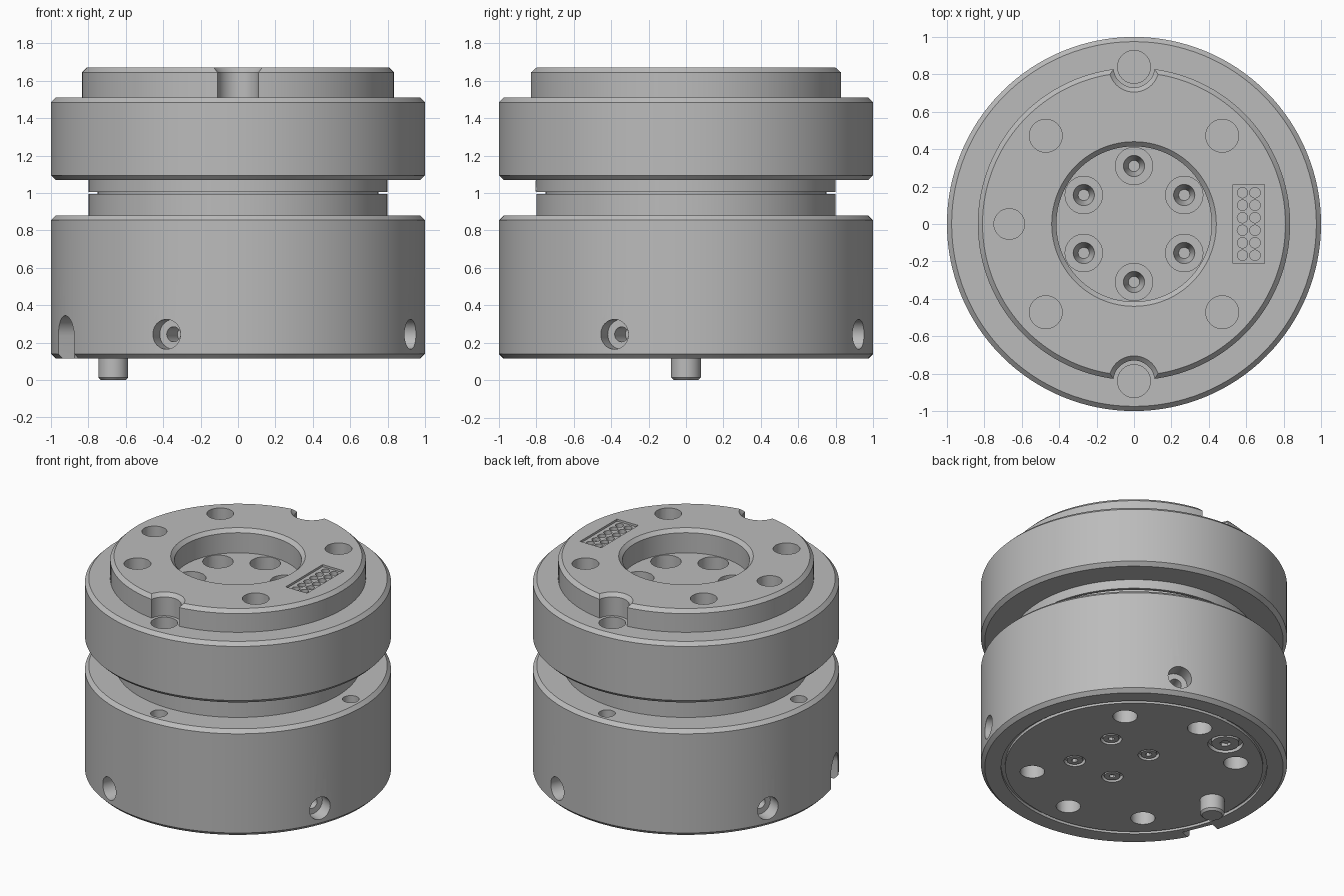
import bpy, bmesh, math
from mathutils import Vector, Matrix

cube = bpy.data.objects.get("Cube")
if cube:
    bpy.data.objects.remove(cube, do_unlink=True)

steel = bpy.data.materials.new("machined_grey")
steel.use_nodes = True
COLOUR = (0.5, 0.5, 0.5, 1)
steel.diffuse_color = COLOUR
steel.node_tree.nodes["Principled BSDF"].inputs["Base Color"].default_value = COLOUR

UP, DOWN = Vector((0, 0, 1)), Vector((0, 0, -1))
BASE, SHELF, FLANGE, TOP, FLOOR = 0.115, 0.88, 1.51, 1.67, 1.5


def make(name, bm):
    bmesh.ops.recalc_face_normals(bm, faces=bm.faces)
    mesh = bpy.data.meshes.new(name)
    bm.to_mesh(mesh)
    bm.free()
    mesh.materials.append(steel)
    obj = bpy.data.objects.new(name, mesh)
    bpy.context.scene.collection.objects.link(obj)
    return obj


def lathe(name, profile):
    bm = bmesh.new()
    verts = [bm.verts.new((r, 0, z)) for r, z in profile]
    edges = [bm.edges.new(pair) for pair in zip(verts, verts[1:])]
    bmesh.ops.spin(bm, geom=verts + edges, axis=UP, cent=(0, 0, 0),
                   angle=math.tau, steps=128)
    bmesh.ops.remove_doubles(bm, verts=bm.verts, dist=1e-5)
    return make(name, bm)


def rod(bm, start, axis, r1, r2, length, sides=32):
    spin = axis.to_track_quat('Z', 'Y').to_matrix().to_4x4()
    place = Matrix.Translation(Vector(start) + axis * length / 2) @ spin
    bmesh.ops.create_cone(bm, cap_ends=True, segments=sides, radius1=r1,
                          radius2=r2, depth=length, matrix=place)


def box(bm, centre, size, turn=0):
    place = (Matrix.Translation(centre) @ Matrix.Rotation(turn, 4, 'Y')
             @ Matrix.Diagonal((*size, 1)))
    bmesh.ops.create_cube(bm, size=1, matrix=place)


def cut(obj, bm):
    cutter = make("cutter", bm)
    cutter.hide_render = True
    mod = obj.modifiers.new("cut", 'BOOLEAN')
    mod.operation, mod.solver, mod.object = 'DIFFERENCE', 'EXACT', cutter
    bpy.context.view_layer.objects.active = obj
    bpy.ops.object.modifier_apply(modifier=mod.name)
    bpy.data.objects.remove(cutter, do_unlink=True)


def polar(radius, degrees, z=0.0):
    a = math.radians(degrees)
    return Vector((radius * math.cos(a), radius * math.sin(a), z))


# Lower body with grooved underside and spigot
lower = lathe("lower_body", [
    (0, BASE), (.842, BASE), (.842, .135), (.868, .135), (.868, BASE),
    (.975, BASE), (1, .14), (1, .855), (.975, SHELF), (.8, SHELF),
    (.8, .995), (.75, .995), (.75, 1.005), (0, 1.005)])

# Upper body with flange, boss and centre recess
upper = lathe("upper_body", [
    (0, 1.005), (.8, 1.005), (.8, 1.07), (.975, 1.07), (1, 1.095),
    (1, 1.485), (.975, FLANGE), (.835, FLANGE), (.835, 1.645), (.81, TOP),
    (.44, TOP), (.415, 1.645), (.415, FLOOR), (0, FLOOR)])

# Lower body: mounting holes, shelf holes, radial bores, screw seats
big_screw = polar(.67, 113, BASE)
small_screws = [Vector((x, y, BASE)) for x in (.03, .35) for y in (-.185, .185)]
bm = bmesh.new()
for angle in (45, 90, 135, 225, 270, 315):
    rod(bm, polar(.667, angle, BASE - .05), UP, .08, .08, .25)
for angle in range(0, 360, 90):
    rod(bm, polar(.9, angle, SHELF + .05), DOWN, .055, .055, .15)
    out = polar(1, angle + 67.5)
    rod(bm, out * 1.1 + UP * .245, -out, .08, .08, .2)
rod(bm, big_screw + DOWN * .02, UP, .115, .115, .05)
for p in small_screws:
    rod(bm, p + DOWN * .02, UP, .07, .07, .05)
cut(lower, bm)

# Lower body: narrow inner bores and the arched side slot
bm = bmesh.new()
for angle in range(0, 360, 90):
    out = polar(1, angle + 67.5)
    rod(bm, out * .95 + UP * .245, -out, .04, .04, .2)
out, side = polar(1, 202.5), polar(1, 292.5)
outline = [side * -.11, side * .11]
outline[0], outline[1] = outline[0] + UP * .05, outline[1] + UP * .05
for i in range(17):
    a = math.pi * i / 16
    outline.append(side * (.11 * math.cos(a)) + UP * (.235 + .11 * math.sin(a)))
face = bm.faces.new([bm.verts.new(p + out * .9) for p in outline])
grown = bmesh.ops.extrude_face_region(bm, geom=[face])["geom"]
bmesh.ops.translate(bm, vec=out * .2,
                    verts=[v for v in grown if isinstance(v, bmesh.types.BMVert)])
cut(lower, bm)

# Upper body: boss holes, edge notches, recess counterbores, contact pocket
bm = bmesh.new()
for angle in (45, 135, 180, 225, 315):
    r = .082 if angle == 180 else .088
    rod(bm, polar(.667, angle, TOP + .05), DOWN, r, r, .35)
for angle in (90, 270):
    rod(bm, polar(.84, angle, FLANGE), UP, .11, .11, .25, 48)
for i in range(6):
    rod(bm, polar(.31, 30 + 60 * i, FLOOR + .05), DOWN, .1, .1, .17)
box(bm, (.613, 0, TOP), (.17, .42, .03))
cut(upper, bm)

# Upper body: notch chamfers, flange holes, tapered bolt holes, contacts
bm = bmesh.new()
for angle in (90, 270):
    rod(bm, polar(.84, angle, 1.645), UP, .11, .165, .055, 48)
    rod(bm, polar(.84, angle, FLANGE + .03), DOWN, .088, .088, .25)
for i in range(6):
    rod(bm, polar(.31, 30 + 60 * i, FLOOR - .1), DOWN, .062, .03, .12)
for x in (.58, .647):
    for j in range(6):
        rod(bm, (x, (j - 2.5) * .067, TOP), DOWN, .028, .028, .04, 16)
cut(upper, bm)

# Locating pin under the base
bm = bmesh.new()
pin = Vector((-.667, 0, 0))
rod(bm, pin + UP * .015, UP, .08, .08, .14)
rod(bm, pin, UP, .066, .08, .015)
locating_pin = make("locating_pin", bm)

# Socket screws set into the base
bm = bmesh.new()
sockets = bmesh.new()
for p, r in [(big_screw, .09)] + [(q, .052) for q in small_screws]:
    rod(bm, p + UP * .004, UP, r, r, .04)
    rod(sockets, p + DOWN * .02, UP, r * .42, r * .42, .045, 6)
screws = make("base_screws", bm)
cut(screws, sockets)

# Alignment arrow on the neck
bm = bmesh.new()
box(bm, (0, -.8, 1.05), (.008, .008, .035))
for s in (-1, 1):
    box(bm, (s * .012, -.8, 1.027), (.008, .008, .04), -s * .6)
mark = make("alignment_arrow", bm)

# Smooth round walls, keep machined edges sharp
for obj in bpy.context.selected_objects:
    obj.select_set(False)
for obj in (lower, upper, locating_pin, screws, mark):
    obj.select_set(True)
bpy.context.view_layer.objects.active = lower
bpy.ops.object.shade_smooth_by_angle(angle=math.radians(30))
